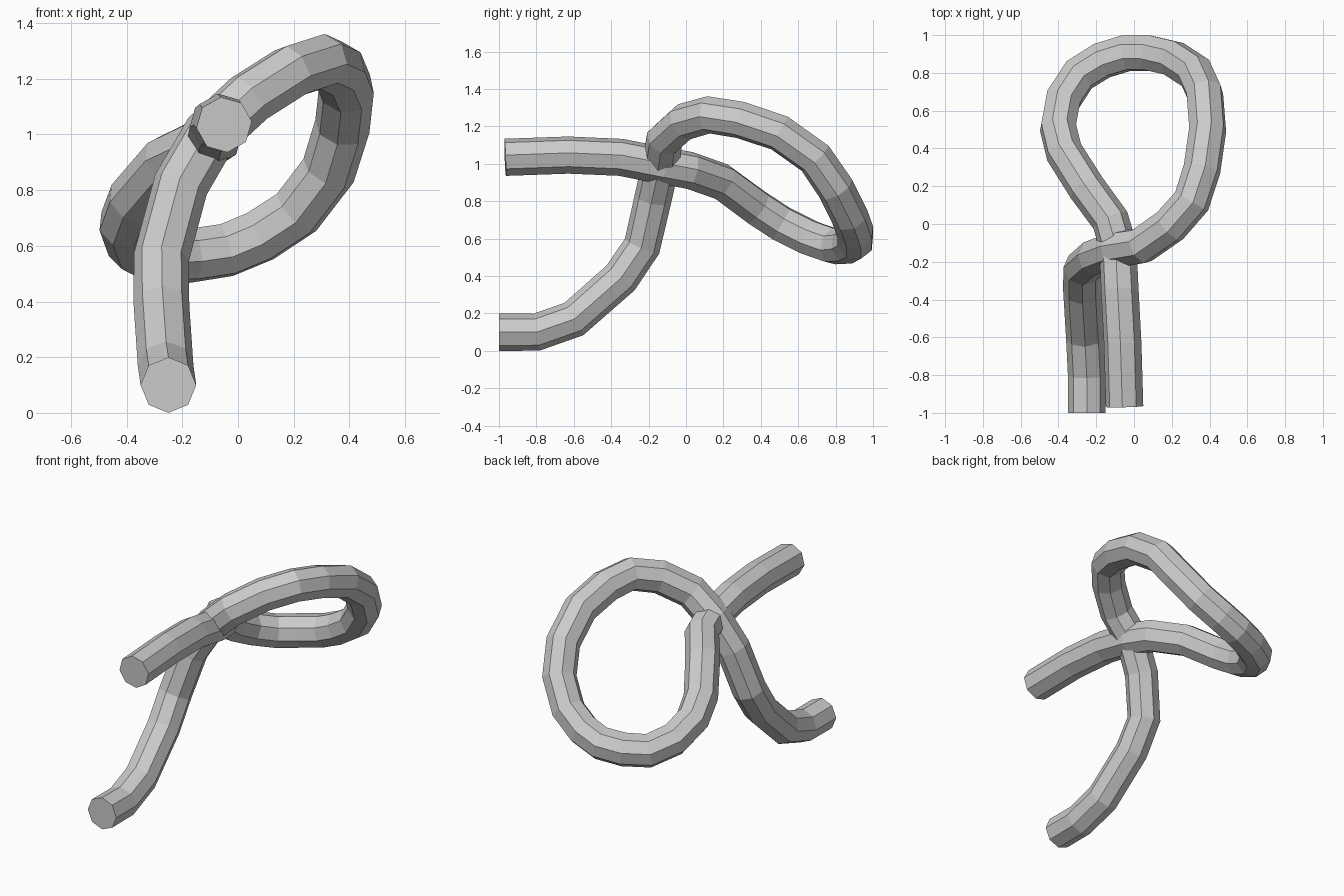
import bpy

# Centre line of the looped tube, from the low end to the high end
PATH = [
    (-0.25, -1.0, 0.10), (-0.25, -0.80, 0.10), (-0.26, -0.60, 0.17),
    (-0.275, -0.35, 0.39), (-0.275, -0.235, 0.56), (-0.205, -0.175, 0.82),
    (-0.10, -0.135, 1.00), (0.04, -0.115, 1.13), (0.19, -0.01, 1.225),
    (0.305, 0.12, 1.262), (0.36, 0.29, 1.235), (0.39, 0.50, 1.165),
    (0.375, 0.69, 1.03), (0.325, 0.80, 0.87), (0.21, 0.875, 0.72),
    (0.08, 0.905, 0.635), (-0.04, 0.905, 0.585), (-0.17, 0.865, 0.565),
    (-0.29, 0.79, 0.56), (-0.375, 0.66, 0.605), (-0.402, 0.51, 0.68),
    (-0.37, 0.38, 0.765), (-0.25, 0.19, 0.905), (-0.125, 0.02, 0.965),
    (-0.085, -0.12, 0.99), (-0.075, -0.35, 1.035), (-0.06, -0.63, 1.047),
    (-0.05, -0.967, 1.035),
]

# Eight-sided tube swept along the path, with closed ends
curve = bpy.data.curves.new("looped_tube", "CURVE")
curve.dimensions = "3D"
curve.twist_mode = "MINIMUM"
curve.bevel_depth = 0.1
curve.bevel_resolution = 2
curve.use_fill_caps = True
spline = curve.splines.new("POLY")
spline.points.add(len(PATH) - 1)
for point, co in zip(spline.points, PATH):
    point.co = (*co, 1.0)
spline.use_smooth = False

tube = bpy.data.objects.new("looped_tube", curve)
bpy.context.collection.objects.link(tube)

# Turn it into a flat-shaded mesh
bpy.context.view_layer.objects.active = tube
tube.select_set(True)
bpy.ops.object.convert(target="MESH")
bpy.ops.object.shade_flat()
